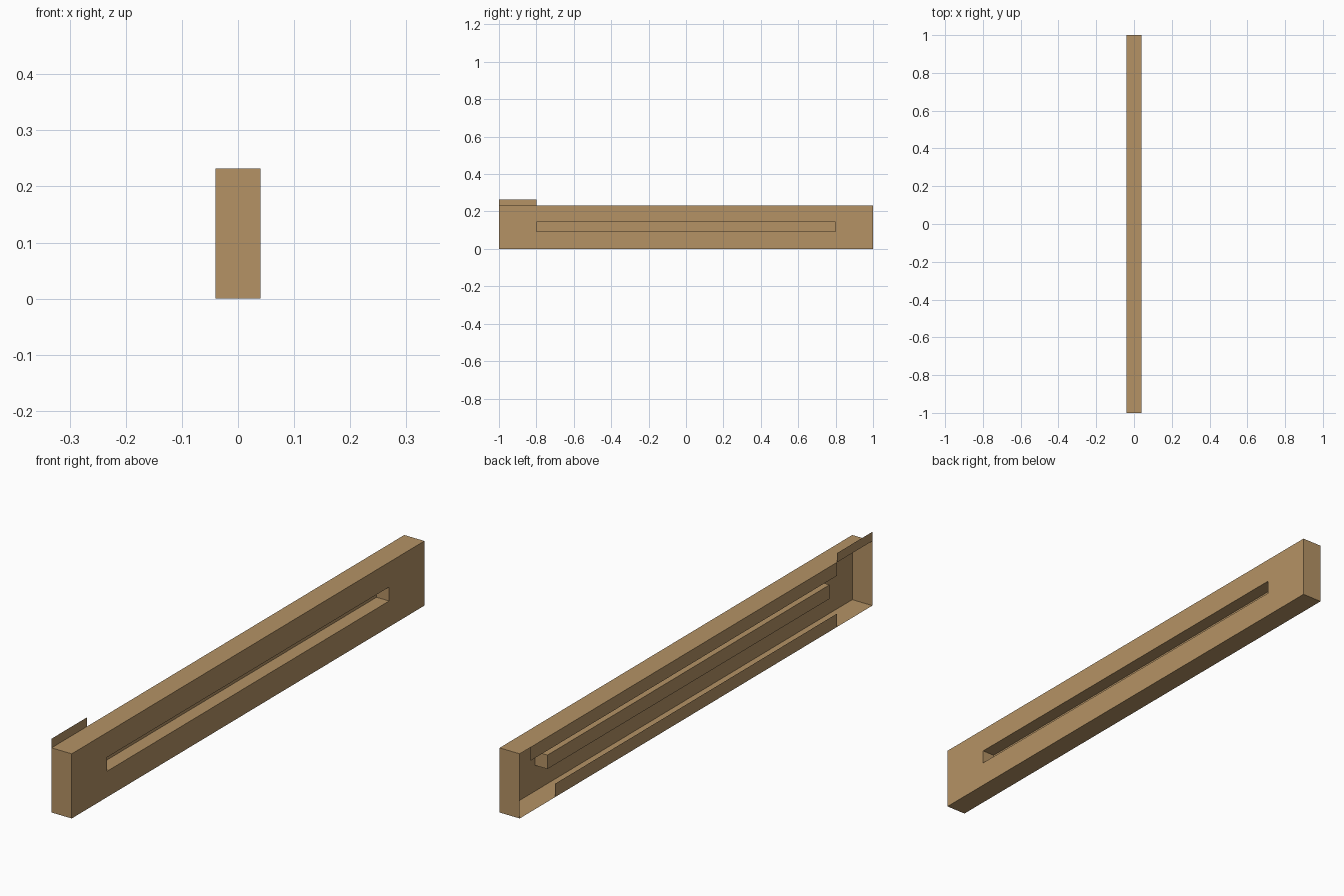
import bpy, bmesh

if "Cube" in bpy.data.objects:
    bpy.data.objects.remove(bpy.data.objects["Cube"])

X, Y, H = 0.04, 1.0, 0.232          # half width, half length, height
SY, Z0, Z1 = 0.8, 0.093, 0.143      # slot half length and height range
FLOOR = -0.01                       # depth plane of the slot floor

wood = bpy.data.materials.new("light_wood")
wood.diffuse_color = (0.46, 0.29, 0.13, 1)
wood.use_nodes = True
wood.node_tree.nodes["Principled BSDF"].inputs["Base Color"].default_value = wood.diffuse_color


def sheet(name, quads):
    """Thin sheet object from a list of four-corner faces."""
    bm = bmesh.new()
    for q in quads:
        bm.faces.new([bm.verts.new(p) for p in q])
    bmesh.ops.remove_doubles(bm, verts=bm.verts, dist=1e-5)
    me = bpy.data.meshes.new(name)
    bm.to_mesh(me)
    bm.free()
    me.materials.append(wood)
    ob = bpy.data.objects.new(name, me)
    bpy.context.collection.objects.link(ob)
    return ob


def x_rect(x, y0, y1, z0, z1, side=1):
    q = [(x, y0, z0), (x, y1, z0), (x, y1, z1), (x, y0, z1)]
    return q if side > 0 else q[::-1]


def z_rect(z, x0, x1, y0, y1, side=1):
    q = [(x0, y0, z), (x1, y0, z), (x1, y1, z), (x0, y1, z)]
    return q if side > 0 else q[::-1]


def y_rect(y, x0, x1, z0, z1, side=1):
    q = [(x1, y, z0), (x0, y, z0), (x0, y, z1), (x1, y, z1)]
    return q if side > 0 else q[::-1]


# Face panel around the slot, split into mitred quads
outer = x_rect(X, -Y, Y, 0, H)
inner = x_rect(X, -SY, SY, Z0, Z1)
sheet("face_panel", [[outer[i], outer[(i + 1) % 4], inner[(i + 1) % 4], inner[i]]
                     for i in range(4)])

# Recessed slot, open toward the face panel
sheet("slot_pocket", [
    x_rect(FLOOR, -SY, SY, Z0, Z1),
    z_rect(Z0, FLOOR, X, -SY, SY),
    z_rect(Z1, FLOOR, X, -SY, SY, -1),
    y_rect(-SY, FLOOR, X, Z0, Z1),
    y_rect(SY, FLOOR, X, Z0, Z1, -1)])

# Shell: top, bottom and both ends
sheet("top_panel", [z_rect(H, -X, X, -Y, Y)])
sheet("bottom_panel", [z_rect(0, -X, X, -Y, Y, -1)])
sheet("front_end", [y_rect(-Y, -X, X, 0, H, -1)])
sheet("back_end", [y_rect(Y, -X, X, 0, H)])

# Open rear side: two lips and the raised tab
sheet("upper_lip", [x_rect(-X, -SY, 0.94, 0.184, H, -1)])
sheet("lower_lip", [x_rect(-X, -SY, SY, 0, 0.048, -1)])
sheet("raised_tab", [x_rect(-X, -Y, -SY, H, 0.265, -1)])
